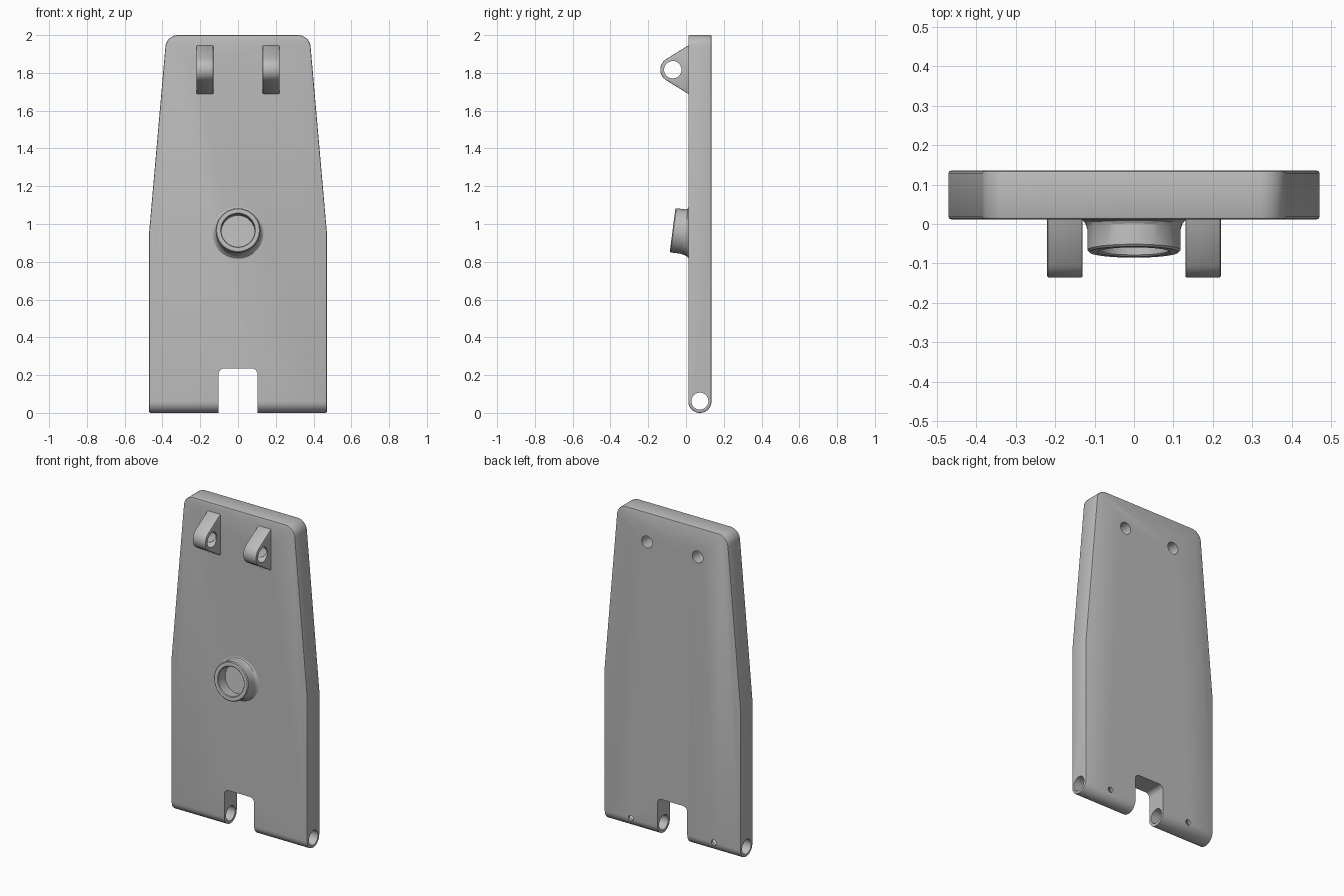
import bpy, bmesh
from math import sin, cos, pi, radians, acos, atan2, hypot
from mathutils import Vector, Matrix

cube = bpy.data.objects.get("Cube")
if cube:
    bpy.data.objects.remove(cube, do_unlink=True)

grey = bpy.data.materials.new("plain grey")
grey.use_nodes = True
colour = (0.5, 0.5, 0.5, 1)
grey.diffuse_color = colour
grey.node_tree.nodes["Principled BSDF"].inputs["Base Color"].default_value = colour

FRONT, BACK = 0.012, 0.135
MID = (FRONT + BACK) / 2
PIN_Y, PIN_Z, LUG_R = -0.07, 1.817, 0.066


def finish(name, bm):
    bmesh.ops.recalc_face_normals(bm, faces=bm.faces)
    mesh = bpy.data.meshes.new(name)
    bm.to_mesh(mesh)
    bm.free()
    mesh.materials.append(grey)
    ob = bpy.data.objects.new(name, mesh)
    bpy.context.collection.objects.link(ob)
    return ob


def prism(points, offset):
    """Extrude a closed outline along a vector."""
    bm = bmesh.new()
    face = bm.faces.new([bm.verts.new(p) for p in points])
    new = bmesh.ops.extrude_face_region(bm, geom=[face])["geom"]
    bmesh.ops.translate(bm, verts=[v for v in new if isinstance(v, bmesh.types.BMVert)], vec=offset)
    return bm


def round_edges(bm, axis, test, width, steps):
    """Round the edges that run along an axis and pass the test."""
    edges = [e for e in bm.edges
             if abs((e.verts[0].co - e.verts[1].co).normalized()[axis]) > 0.99
             and all(test(v.co) for v in e.verts)]
    bmesh.ops.bevel(bm, geom=edges, offset=width, segments=steps, profile=0.5, affect='EDGES')


def cylinder(name, start, end, radius):
    start, end = Vector(start), Vector(end)
    bm = bmesh.new()
    turn = (end - start).to_track_quat('Z', 'Y').to_matrix().to_4x4()
    bmesh.ops.create_cone(bm, cap_ends=True, segments=40, radius1=radius, radius2=radius,
                          depth=(end - start).length,
                          matrix=Matrix.Translation((start + end) / 2) @ turn)
    return finish(name, bm)


def apply(ob, mod):
    bpy.context.view_layer.objects.active = ob
    bpy.ops.object.modifier_apply(modifier=mod.name)


def soften(ob, width):
    mod = ob.modifiers.new("soft edges", 'BEVEL')
    mod.width, mod.segments = width, 2
    mod.limit_method, mod.angle_limit = 'ANGLE', radians(40)
    apply(ob, mod)


def cut(ob, cutters):
    for c in cutters:
        c.hide_render = True
        mod = ob.modifiers.new("cut", 'BOOLEAN')
        mod.operation, mod.solver, mod.object = 'DIFFERENCE', 'EXACT', c
        apply(ob, mod)


def smooth(ob):
    bpy.ops.object.select_all(action='DESELECT')
    ob.select_set(True)
    bpy.context.view_layer.objects.active = ob
    bpy.ops.object.shade_smooth_by_angle(angle=radians(30))


# Tapered plate with rounded top corners and a round bottom edge
half = [(0.47, 0), (0.47, 0.96), (0.379, 2)]
outline = half + [(-x, z) for x, z in reversed(half)]
bm = prism([(x, FRONT, z) for x, z in outline], (0, BACK - FRONT, 0))
round_edges(bm, 1, lambda p: p.z > 1.9, 0.06, 8)
round_edges(bm, 0, lambda p: p.z < 0.01, 0.061, 10)
plate = finish("plate", bm)
soften(plate, 0.006)

# Cutters: bottom slot, hinge bore, screw holes
bm = prism([(x, -0.2, z) for x, z in [(-0.103, -0.1), (0.103, -0.1), (0.103, 0.235), (-0.103, 0.235)]],
           (0, 0.6, 0))
round_edges(bm, 1, lambda p: p.z > 0, 0.03, 6)
slot = finish("slot_cutter", bm)
bore = cylinder("bore_cutter", (-0.6, MID, 0.0625), (0.6, MID, 0.0625), 0.045)
lug_bore = cylinder("lug_bore_cutter", (-0.4, PIN_Y, PIN_Z), (0.4, PIN_Y, PIN_Z), 0.046)
set_screws, back_holes = [], []
for s in (-1, 1):
    set_screws.append(cylinder("set_screw_cutter", (s * 0.287, MID, 0.0625), (s * 0.287, 0.2, 0.0625), 0.017))
    back_holes.append(cylinder("back_hole_cutter", (s * 0.175, PIN_Y, PIN_Z), (s * 0.175, 0.2, PIN_Z), 0.037))
cut(plate, [slot, bore] + set_screws + back_holes)
smooth(plate)

# Two teardrop lugs with a pin hole
half_base = 0.128
reach = FRONT - PIN_Y
tangent = atan2(half_base, reach) + acos(LUG_R / hypot(reach, half_base))
profile = [(0.03, PIN_Z - half_base), (0.03, PIN_Z + half_base), (FRONT, PIN_Z + half_base)]
for i in range(17):
    a = tangent + (2 * pi - 2 * tangent) * i / 16
    profile.append((PIN_Y + LUG_R * cos(a), PIN_Z + LUG_R * sin(a)))
profile.append((FRONT, PIN_Z - half_base))
for side, x, hole in (("right", -0.22, back_holes[0]), ("left", 0.13, back_holes[1])):
    lug = finish(side + "_lug", prism([(x, y, z) for y, z in profile], (0.09, 0, 0)))
    soften(lug, 0.005)
    cut(lug, [lug_bore, hole])
    smooth(lug)

# Tilted socket: lofted rings of radius, depth and share of the tilt
TILT = radians(7.3)
rings = [(0.14, 0.014, 0), (0.13, 0.009, 0.15), (0.123, 0.001, 0.5), (0.118, -0.014, 1),
         (0.118, -0.066, 1), (0.113, -0.071, 1), (0.092, -0.071, 1),
         (0.088, -0.067, 1), (0.088, 0.0, 1)]
bm = bmesh.new()
N = 56
loops = []
for r, y, share in rings:
    t = TILT * share
    zc = 0.967 - (y + 0.07) * sin(TILT)
    loops.append([bm.verts.new((r * cos(2 * pi * i / N),
                                y - r * sin(2 * pi * i / N) * -sin(t),
                                zc + r * sin(2 * pi * i / N) * cos(t))) for i in range(N)])
for a, b in zip(loops, loops[1:]):
    for i in range(N):
        j = (i + 1) % N
        bm.faces.new((a[i], a[j], b[j], b[i]))
bm.faces.new(loops[-1])
bm.faces.new(loops[0])
smooth(finish("socket", bm))

# Remove the used cutters
for c in [slot, bore, lug_bore] + set_screws + back_holes:
    bpy.data.objects.remove(c, do_unlink=True)
